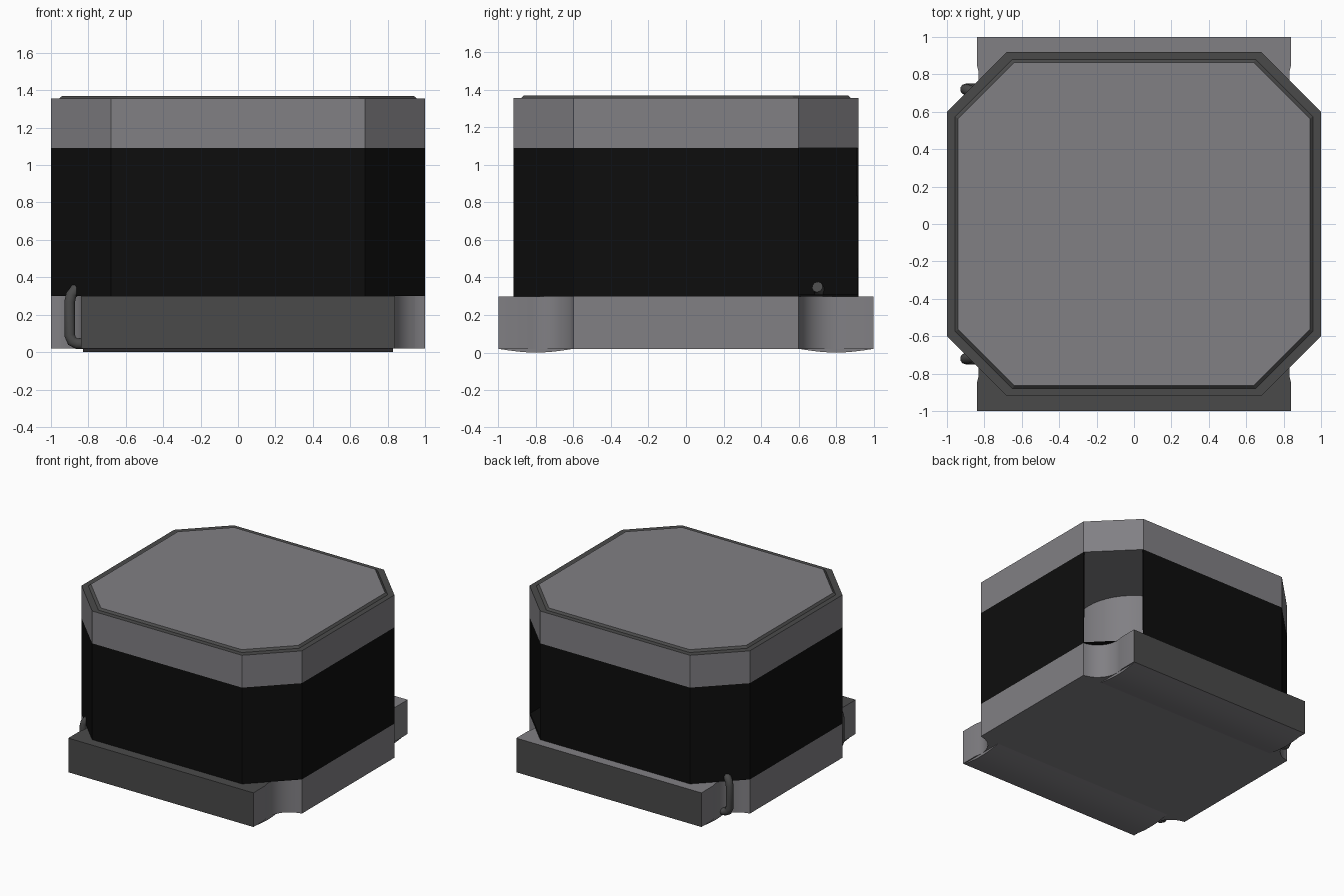
import bpy, bmesh, math
from mathutils import Vector

cube = bpy.data.objects.get("Cube")
if cube:
    bpy.data.objects.remove(cube, do_unlink=True)


def material(name, rgb):
    m = bpy.data.materials.new(name)
    m.use_nodes = True
    m.diffuse_color = (*rgb, 1)
    bsdf = m.node_tree.nodes["Principled BSDF"]
    bsdf.inputs["Base Color"].default_value = (*rgb, 1)
    bsdf.inputs["Roughness"].default_value = 0.6
    return m


LIGHT = material("light ferrite grey", (0.22, 0.215, 0.23))
DARK = material("dark terminal grey", (0.068, 0.068, 0.068))
BLACK = material("black coating", (0.004, 0.004, 0.004))


def finish(name, bm, mats, smooth=False):
    """Turn a bmesh into a named object."""
    bmesh.ops.recalc_face_normals(bm, faces=bm.faces)
    me = bpy.data.meshes.new(name)
    bm.to_mesh(me)
    bm.free()
    for m in mats:
        me.materials.append(m)
    ob = bpy.data.objects.new(name, me)
    bpy.context.collection.objects.link(ob)
    if smooth:
        bpy.ops.object.select_all(action='DESELECT')
        ob.select_set(True)
        bpy.context.view_layer.objects.active = ob
        bpy.ops.object.shade_smooth_by_angle(angle=math.radians(30))
    return ob


def loft(bottom, top):
    """Closed solid between two matching 3D loops."""
    bm = bmesh.new()
    a = [bm.verts.new(p) for p in bottom]
    b = [bm.verts.new(p) for p in top]
    n = len(a)
    bm.faces.new(a[::-1])
    bm.faces.new(b)
    for i in range(n):
        j = (i + 1) % n
        bm.faces.new((a[i], a[j], b[j], b[i]))
    bmesh.ops.recalc_face_normals(bm, faces=bm.faces)
    bm.normal_update()
    return bm


def octagon(z, s=1.0):
    pts = [(1, -.6), (1, .6), (.68, .92), (-.68, .92),
           (-1, .6), (-1, -.6), (-.68, -.92), (.68, -.92)]
    return [(x * s, y * s, z) for x, y in pts]


# Base plate: two end strips with a round notch at every corner
quarter = [(.84, 1.0)]
a0 = math.acos(-.18 / .19)
for i in range(13):
    a = a0 + (1.5 * math.pi + 0.1 - a0) * i / 12
    quarter.append((min(1, 1.02 + .19 * math.cos(a)), .79 + .19 * math.sin(a)))
quarter[-1] = (1, .6)
right_side = quarter + [(x, -y) for x, y in reversed(quarter)]
outline = right_side + [(-x, y) for x, y in reversed(right_side)]
bm = loft([(x, y, .02) for x, y in outline], [(x, y, .3) for x, y in outline])
bmesh.ops.bisect_plane(bm, geom=bm.verts[:] + bm.edges[:] + bm.faces[:],
                       plane_co=(0, -.615, 0), plane_no=(0, 1, 0))
bm.normal_update()
for f in bm.faces:
    c = f.calc_center_median()
    end_face = abs(f.normal.y) > .95 and abs(c.y) > .99
    front_top = f.normal.z > .9 and c.y < -.62
    f.material_index = 1 if end_face or front_top else 0
finish("base_plate", bm, [LIGHT, DARK], True)

# Shallow bulging feet under both end strips
for side, name in ((-1, "front_foot"), (1, "back_foot")):
    sec = []
    for i in range(17):
        t = i / 16
        sec.append((side * (.6 + .4 * t), .02 * (1 - math.sin(math.pi * t))))
    bm = loft([(-.83, y, z) for y, z in sec], [(.83, y, z) for y, z in sec])
    finish(name, bm, [LIGHT], True)

# Central column of the core
bm = bmesh.new()
bmesh.ops.create_cone(bm, cap_ends=True, segments=48, radius1=.45, radius2=.45, depth=.8)
bmesh.ops.translate(bm, verts=bm.verts, vec=Vector((0, 0, .695)))
finish("core_column", bm, [LIGHT], True)

# Black winding cover, open at the back corner on the +x side
bm = bmesh.new()
low = [bm.verts.new(p) for p in octagon(.3)]
high = [bm.verts.new(p) for p in octagon(1.09)]
bm.faces.new(low[::-1])
for i in range(8):
    if i != 1:
        j = (i + 1) % 8
        bm.faces.new((low[i], low[j], high[j], high[i]))
cover = finish("winding_cover", bm, [BLACK])
mod = cover.modifiers.new("thickness", 'SOLIDIFY')
mod.thickness = .012
mod.offset = -1

# Top plate with a dark upper face
bm = loft(octagon(1.09), octagon(1.355))
for f in bm.faces:
    f.material_index = 1 if f.normal.z > .9 else 0
finish("top_plate", bm, [LIGHT, DARK])

# Thin raised lid: dark sloping rim, light top
bm = loft(octagon(1.355, .957), octagon(1.37, .94))
for f in bm.faces:
    f.material_index = 0 if f.normal.z > .9 else 1
finish("top_lid", bm, [LIGHT, DARK])

# Wire ends rising from the base into the cover
for side, name in ((-1, "front_wire"), (1, "back_wire")):
    path = [(-.78, .72, .045), (-.86, .72, .045), (-.887, .72, .058),
            (-.9, .72, .09), (-.9, .72, .27), (-.892, .718, .305),
            (-.87, .71, .335), (-.835, .70, .35)]
    cu = bpy.data.curves.new(name, 'CURVE')
    cu.dimensions = '3D'
    cu.bevel_depth = .03
    cu.bevel_resolution = 3
    cu.use_fill_caps = True
    sp = cu.splines.new('POLY')
    sp.points.add(len(path) - 1)
    for p, (x, y, z) in zip(sp.points, path):
        p.co = (x, y * side, z, 1)
    sp.use_smooth = True
    cu.materials.append(DARK)
    bpy.context.collection.objects.link(bpy.data.objects.new(name, cu))
